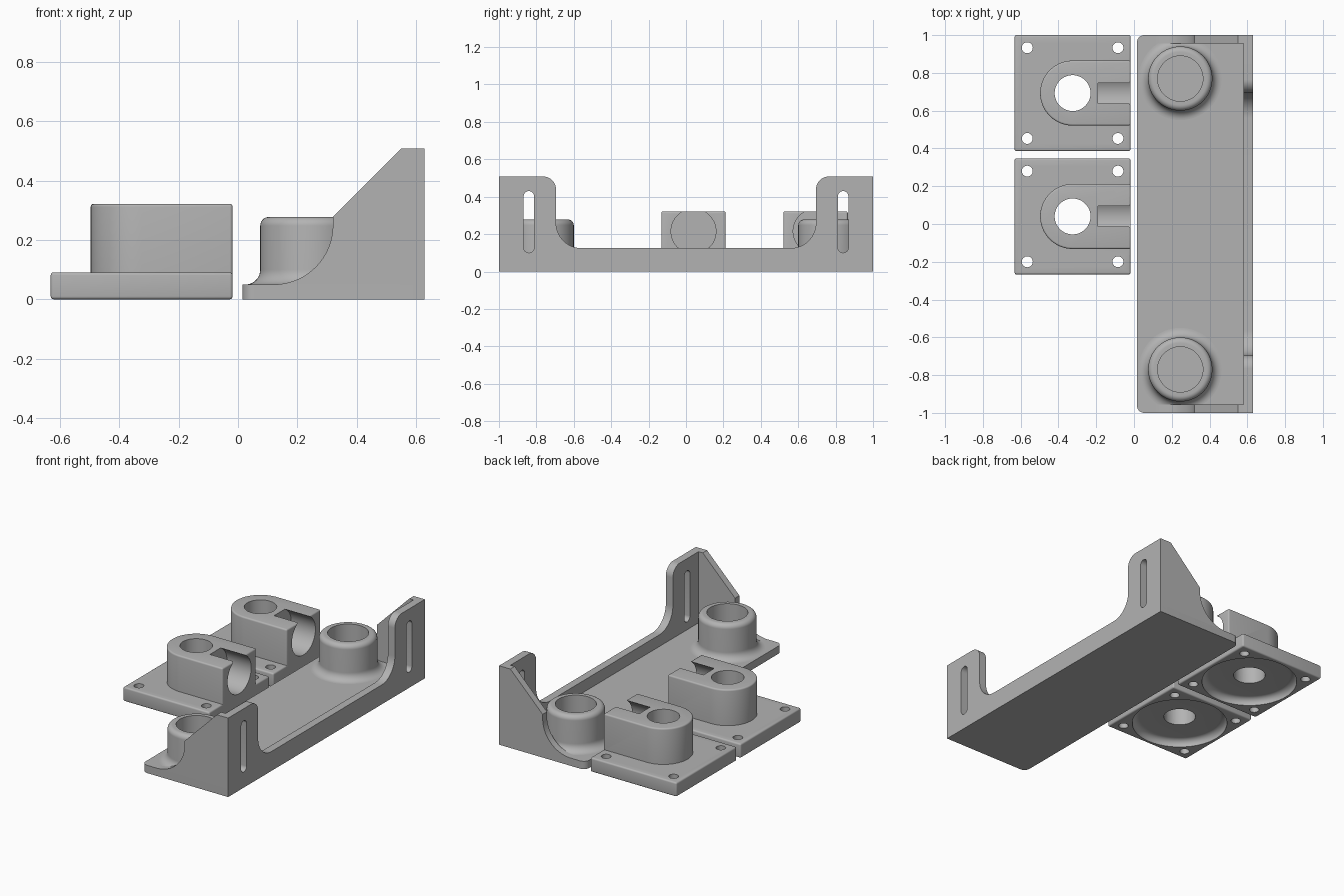
import bpy, bmesh, math
from mathutils import Vector

if "Cube" in bpy.data.objects:
    bpy.data.objects.remove(bpy.data.objects["Cube"], do_unlink=True)

grey = bpy.data.materials.new("plain grey")
grey.use_nodes = True
grey.diffuse_color = (0.45, 0.45, 0.45, 1)
grey.node_tree.nodes["Principled BSDF"].inputs["Base Color"].default_value = (0.45, 0.45, 0.45, 1)


def arc(cx, cy, r, start, end, n=16):
    angles = [math.radians(start + (end - start) * i / n) for i in range(n + 1)]
    return [(cx + r * math.cos(a), cy + r * math.sin(a)) for a in angles]


def circle(cx, cy, r, n=64):
    return arc(cx, cy, r, 0, 360, n)[:-1]


def finish(bm, name):
    bmesh.ops.recalc_face_normals(bm, faces=bm.faces)
    mesh = bpy.data.meshes.new(name)
    bm.to_mesh(mesh)
    bm.free()
    mesh.materials.append(grey)
    ob = bpy.data.objects.new(name, mesh)
    bpy.context.collection.objects.link(ob)
    return ob


def prism(name, outline, axis, low, high):
    """Extrude a 2D outline along an axis."""
    place = {"x": lambda u, v, w: (w, u, v),
             "y": lambda u, v, w: (u, w, v),
             "z": lambda u, v, w: (u, v, w)}[axis]
    bm = bmesh.new()
    face = bm.faces.new([bm.verts.new(place(u, v, low)) for u, v in outline])
    grown = bmesh.ops.extrude_face_region(bm, geom=[face])["geom"]
    verts = [g for g in grown if isinstance(g, bmesh.types.BMVert)]
    bmesh.ops.translate(bm, vec=Vector(place(0, 0, high - low)), verts=verts)
    return finish(bm, name)


def lathe(name, profile, x, y, steps=64):
    """Spin a radius and height profile round a vertical axis."""
    bm = bmesh.new()
    verts = [bm.verts.new((x + r, y, z)) for r, z in profile]
    edges = [bm.edges.new(pair) for pair in zip(verts, verts[1:])]
    bmesh.ops.spin(bm, geom=verts + edges, cent=(x, y, 0), axis=(0, 0, 1),
                   angle=math.tau, steps=steps, use_duplicate=False)
    bmesh.ops.remove_doubles(bm, verts=bm.verts, dist=0.0001)
    return finish(bm, name)


def activate(ob):
    bpy.ops.object.select_all(action="DESELECT")
    ob.select_set(True)
    bpy.context.view_layer.objects.active = ob


def bevel(ob, width):
    mod = ob.modifiers.new("soft edges", "BEVEL")
    mod.width, mod.segments = width, 4
    mod.limit_method, mod.angle_limit = "ANGLE", math.radians(40)
    activate(ob)
    bpy.ops.object.modifier_apply(modifier=mod.name)


def combine(ob, other, operation):
    mod = ob.modifiers.new("combine", "BOOLEAN")
    mod.operation, mod.solver, mod.object = operation, "EXACT", other
    activate(ob)
    bpy.ops.object.modifier_apply(modifier=mod.name)
    bpy.data.objects.remove(other, do_unlink=True)


def smooth(ob):
    activate(ob)
    bpy.ops.object.shade_smooth_by_angle(angle=math.radians(30))


# Tray floor with rounded front corners
front, back = 0.015, 0.63
floor = [(back, -1), (back, 1)] + arc(front + 0.04, 0.96, 0.04, 90, 180, 8) \
    + arc(front + 0.04, -0.96, 0.04, 180, 270, 8)
smooth(prism("tray_floor", floor, "z", 0, 0.05))

# Slotted rear wall, low in the middle and tall at both ends
half = [(1, 0), (1, 0.508)] + arc(0.765, 0.438, 0.07, 90, 180) + arc(0.56, 0.26, 0.135, 0, -90)
wall = prism("rear_wall", half + [(-y, z) for y, z in reversed(half)], "x", 0.58, back)
for side in (-1, 1):
    slot = arc(side * 0.84, 0.402, 0.028, 0, 180) + arc(side * 0.84, 0.128, 0.028, 180, 360)
    combine(wall, prism("slot_cutter", slot, "x", 0.5, 0.7), "DIFFERENCE")
smooth(wall)

# Curved end gussets and hollow round sockets
gusset = [(0.1, 0), (0.1, 0.05)] + arc(0.12, 0.25, 0.2, -90, 0, 24) \
    + [(0.32, 0.278), (0.55, 0.508), (back, 0.508), (back, 0)]
socket = arc(0.22, 0.1, 0.05, 270, 180, 10) + arc(0.14, 0.248, 0.03, 0, 90, 8) \
    + [(0.12, 0.278), (0.12, 0.052), (0, 0.052)]
for side, label in ((-1, "front"), (1, "rear")):
    smooth(prism(label + "_gusset", gusset, "y", *sorted((side * 0.956, side))))
    smooth(lathe(label + "_socket", socket, 0.245, side * 0.77))

# Two mounting feet, each a plate with a rounded clamp block
cx, edge, reach = -0.325, -0.018, 0.307
for cy, label in ((0.693, "rear"), (0.04, "front")):
    plate = [(cx + sx * reach, cy + sy * reach)
             for sx, sy in ((-1, -1), (1, -1), (1, 1), (-1, 1))]
    foot = prism(label + "_mounting_foot", plate, "z", 0, 0.091)
    bevel(foot, 0.01)
    body = [(edge, cy - 0.172), (edge, cy + 0.172)] + arc(cx, cy, 0.172, 90, 270, 40)
    block = prism("clamp_block", body, "z", 0.06, 0.322)
    bevel(block, 0.01)
    combine(foot, block, "UNION")

    # Sideways cradle, open at the top
    combine(foot, prism("cradle_cutter", circle(cy, 0.215, 0.12), "x", -0.19, 0.1), "DIFFERENCE")
    # Dished underside
    dish = [(0, -0.05), (0.285, -0.05), (0.285, 0)] + arc(0.245, 0.005, 0.04, 0, 90, 8) + [(0, 0.045)]
    combine(foot, lathe("dish_cutter", dish, cx, cy), "DIFFERENCE")
    # Central bore and corner screw holes
    combine(foot, prism("bore_cutter", circle(cx, cy, 0.095), "z", -0.1, 0.5), "DIFFERENCE")
    for sx in (-1, 1):
        for sy in (-1, 1):
            hole = circle(cx + sx * 0.24, cy + sy * 0.24, 0.029, 24)
            combine(foot, prism("screw_cutter", hole, "z", -0.1, 0.2), "DIFFERENCE")
    smooth(foot)
